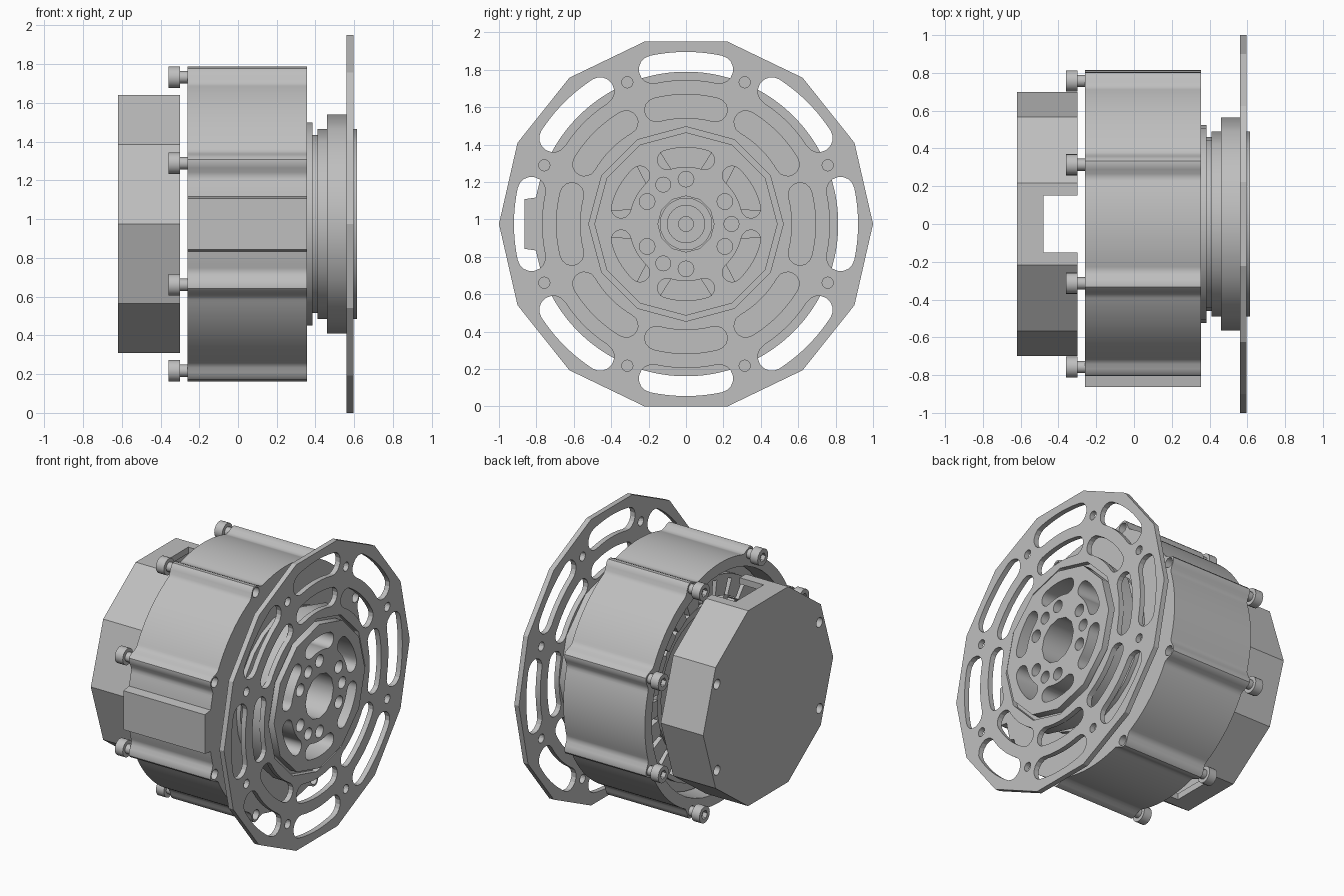
import bpy, bmesh
from math import sin, cos, pi, radians, degrees
from mathutils import Matrix

if "Cube" in bpy.data.objects:
    bpy.data.objects.remove(bpy.data.objects["Cube"])

AXIS_Z = 0.975
grey = bpy.data.materials.new("machined grey")
grey.use_nodes = True
grey.diffuse_color = (0.52, 0.52, 0.52, 1)
grey.node_tree.nodes["Principled BSDF"].inputs["Base Color"].default_value = (0.52, 0.52, 0.52, 1)


# 2D outlines in the (y, z) plane, centred on the motor axis
def polar(r, deg):
    return (r * cos(radians(deg)), r * sin(radians(deg)))


def ngon(r, n, centre=(0, 0)):
    return [(centre[0] + r * cos(2 * pi * i / n), centre[1] + r * sin(2 * pi * i / n)) for i in range(n)]


def ring_of_holes(r, radius, angles, n=16):
    return [ngon(radius, n, polar(r, a)) for a in angles]


def arc_slot(r, half_width, half_angle, at):
    """Curved slot with round ends."""
    steps, pts = 10, []
    for side in (1, -1):
        for i in range(steps + 1):
            a = at + side * half_angle * (2 * i / steps - 1)
            pts.append(polar(r + side * half_width, a))
        end = at + side * half_angle
        c = polar(r, end)
        for i in range(1, 8):
            p = polar(half_width, end + (0 if side > 0 else 180) + 180 * i / 8)
            pts.append((c[0] + p[0], c[1] + p[1]))
    return pts


def slab(name, x0, x1, loops, smooth=35):
    """Extrude an outline with holes along the motor axis."""
    curve = bpy.data.curves.new(name, "CURVE")
    curve.dimensions = "2D"
    curve.fill_mode = "BOTH"
    curve.extrude = (x1 - x0) / 2
    for loop in loops:
        sp = curve.splines.new("POLY")
        sp.points.add(len(loop) - 1)
        for p, (u, v) in zip(sp.points, loop):
            p.co = (u, v, 0, 1)
        sp.use_cyclic_u = True
    temp = bpy.data.objects.new(name + "_outline", curve)
    bpy.context.collection.objects.link(temp)
    deps = bpy.context.evaluated_depsgraph_get()
    mesh = bpy.data.meshes.new_from_object(temp.evaluated_get(deps))
    bpy.data.objects.remove(temp)
    bpy.data.curves.remove(curve)
    mesh.transform(Matrix(((0, 0, 1, (x0 + x1) / 2), (1, 0, 0, 0), (0, 1, 0, AXIS_Z), (0, 0, 0, 1))))
    bm = bmesh.new()
    bm.from_mesh(mesh)
    bmesh.ops.remove_doubles(bm, verts=bm.verts, dist=0.0001)
    bmesh.ops.recalc_face_normals(bm, faces=bm.faces)
    bm.to_mesh(mesh)
    bm.free()
    mesh.name = name
    mesh.materials.clear()
    mesh.materials.append(grey)
    ob = bpy.data.objects.new(name, mesh)
    bpy.context.collection.objects.link(ob)
    bpy.ops.object.select_all(action="DESELECT")
    ob.select_set(True)
    bpy.context.view_layer.objects.active = ob
    bpy.ops.object.shade_smooth_by_angle(angle=radians(smooth))
    return ob


eighths = [45 * k for k in range(8)]
bolt_angles = [22.5 + a for a in eighths]
sixths = [30 + 60 * k for k in range(6)]
BOLT_R = 0.82

# Large mounting plate with two rows of slots
slab("mounting_plate", 0.56, 0.595,
     [ngon(1, 14), ngon(0.52, 12)]
     + [arc_slot(0.845, 0.075, 12.1, a) for a in eighths]
     + [arc_slot(0.63, 0.063, 14.5, a) for a in eighths]
     + ring_of_holes(BOLT_R, 0.03, bolt_angles), smooth=20)

# Output hub: stacked discs sharing a bore and six curved windows
bore = [ngon(0.15, 12)]
windows = [arc_slot(0.357, 0.052, 16.4, a) for a in sixths]
hub_holes = ring_of_holes(0.24, 0.042, sixths)
pin_holes = ring_of_holes(0.243, 0.04, (0, 120, 240))
slab("hub_face", 0.56, 0.615, [ngon(0.49, 12)] + bore + windows + hub_holes + pin_holes)
slab("hub_flange", 0.46, 0.56, [ngon(0.565, 12)] + bore + windows + hub_holes)
slab("hub_neck", 0.41, 0.46, [ngon(0.49, 12)] + bore + windows)
slab("hub_groove", 0.385, 0.41, [ngon(0.46, 24)] + bore + windows)
slab("hub_collar", 0.355, 0.385, [ngon(0.525, 24)] + bore + windows)
for i, (x, r, hole) in enumerate(((0.53, 0.04, 0.025), (0.48, 0.024, 0.012))):
    for a in (0, 120, 240):
        slab("hub_pin_%d_%d" % (i, a), 0.45, x, [ngon(r, 12, polar(0.243, a)),
                                                 ngon(hole, 12, polar(0.243, a))])


# Casing outline: round, with bolt ribs and one flat cable key on the -y side
def casing_radius(deg):
    r = 0.814
    rib = abs((deg % 45) - 22.5)
    if rib < 5.5:
        r += 0.055 * cos(radians(rib * 90 / 5.5)) ** 2
    key = abs(deg - 180)
    if key < 9.1:
        r = 0.863 / cos(radians(key))
    return r


casing = [polar(casing_radius(i * 1.25), i * 1.25) for i in range(288)]
casing_holes = ring_of_holes(BOLT_R, 0.034, bolt_angles)
slab("casing_wall", -0.26, 0.30, [casing, ngon(0.74, 48)] + casing_holes)
slab("casing_front", 0.30, 0.355, [casing, ngon(0.45, 48)] + casing_holes)


# Stator with inward teeth, and slightly longer coils around them
def toothed(r_in, r_out, count, share):
    pts, step = [], 360 / count
    for k in range(count):
        a, w = k * step, step * share / 2
        pts += [polar(r_out, a - w), polar(r_in, a - w), polar(r_in, a + w), polar(r_out, a + w)]
    return pts


slab("stator_core", -0.12, 0.2, [ngon(0.735, 48), toothed(0.5, 0.66, 24, 0.4)])
slab("stator_coils", -0.16, 0.24, [ngon(0.67, 48), toothed(0.53, 0.64, 24, 0.75)])

# Rotor with spoke windows and a stepped shaft in the bore
spokes = []
for a in sixths:
    spokes.append([polar(0.42, a - 20), polar(0.42, a), polar(0.42, a + 20),
                   polar(0.26, a + 12), polar(0.26, a - 12)])
slab("rotor_spider", 0.12, 0.2, [ngon(0.485, 36), ngon(0.09, 16)] + spokes)
slab("rotor_rim", -0.12, 0.12, [ngon(0.485, 36), ngon(0.44, 36)])
slab("rotor_back", -0.1, -0.04, [ngon(0.44, 36), ngon(0.05, 16)])
slab("shaft_sleeve", -0.1, 0.34, [ngon(0.14, 24), ngon(0.1, 24)])
slab("shaft_core", -0.16, 0.32, [ngon(0.1, 24), ngon(0.04, 16)])

# Rear cover: ten-sided cup with cable notches at top and bottom
CAP_R, CAP_IN, NOTCH = 0.70, 0.655, 0.15
cover_holes = ring_of_holes(0.625, 0.033, (28, 152, 208, 332))
slab("cover_back", -0.62, -0.58, [ngon(CAP_R, 10)] + cover_holes, smooth=30)
slab("cover_rim", -0.58, -0.48, [ngon(CAP_R, 10), ngon(CAP_IN, 10)], smooth=30)
flat = sin(radians(72))
corners = [36 * k for k in range(-2, 3)]
half = ([(NOTCH, -CAP_R * flat)] + [polar(CAP_R, a) for a in corners]
        + [(NOTCH, CAP_R * flat), (NOTCH, CAP_IN * flat)]
        + [polar(CAP_IN, a) for a in reversed(corners)] + [(NOTCH, -CAP_IN * flat)])
for side, label in ((1, "rear"), (-1, "front")):
    slab("cover_wall_" + label, -0.48, -0.30, [[(side * u, v) for u, v in half]], smooth=30)

# Socket-head bolts around the casing
for i, a in enumerate(bolt_angles):
    c = polar(BOLT_R, a)
    slab("bolt_head_%d" % i, -0.36, -0.33, [ngon(0.056, 20, c), ngon(0.03, 6, c)])
    slab("bolt_seat_%d" % i, -0.33, -0.30, [ngon(0.056, 20, c)])
    slab("bolt_shank_%d" % i, -0.30, 0.28, [ngon(0.032, 12, c)])
